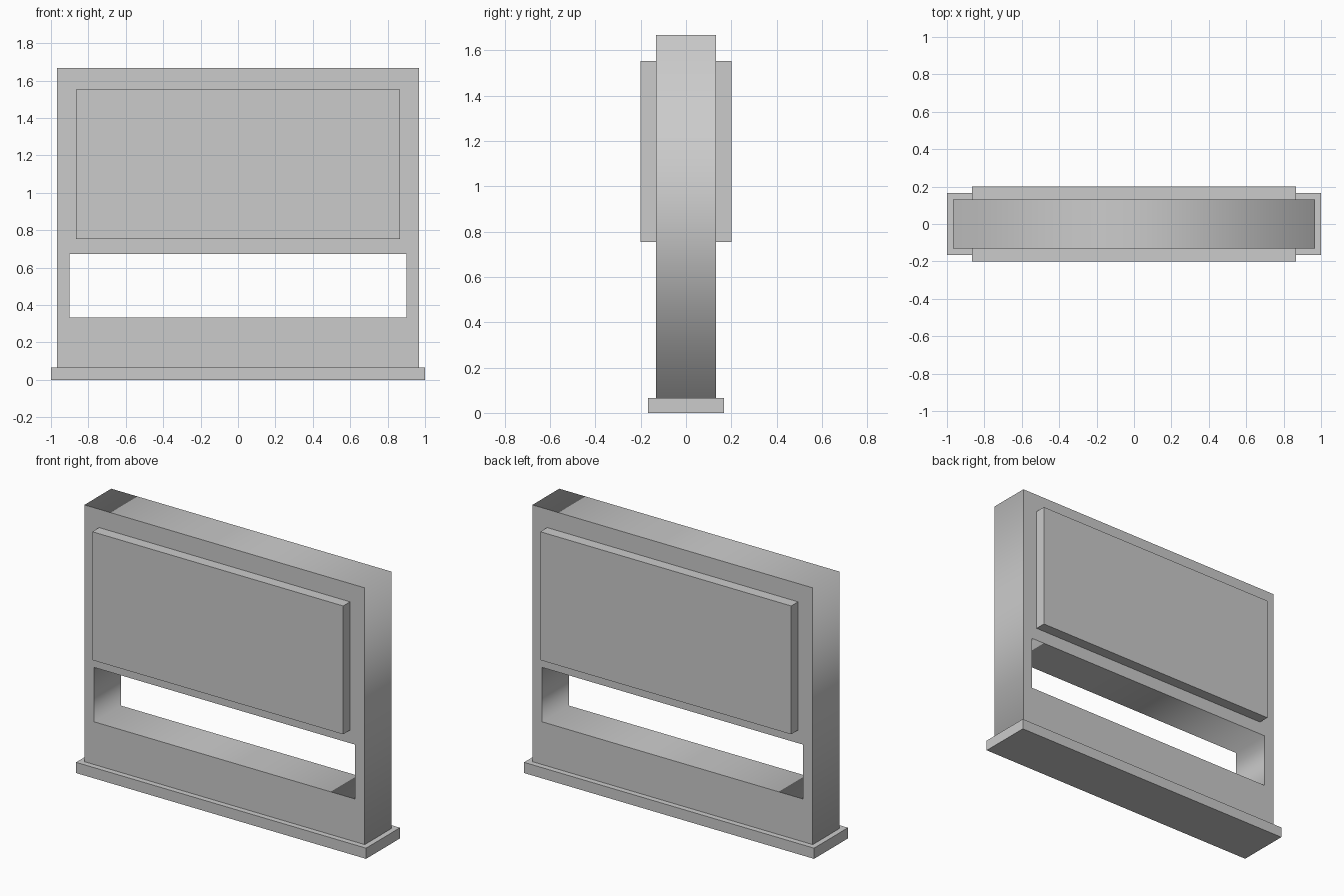
import bpy
from math import radians

if "Cube" in bpy.data.objects:
    bpy.data.objects.remove(bpy.data.objects["Cube"])


def box(name, x, y, z):
    """Box from (min, max) ranges along each axis."""
    r = (x, y, z)
    bpy.ops.mesh.primitive_cube_add(size=1, location=[(a + b) / 2 for a, b in r])
    ob = bpy.context.object
    ob.name = name
    ob.scale = [b - a for a, b in r]
    bpy.ops.object.transform_apply(location=False, rotation=False, scale=True)
    return ob


def framed_slab(name, half_depth, *rects):
    """Upright slab: first rectangle is the outline, the rest are openings."""
    cu = bpy.data.curves.new(name, 'CURVE')
    cu.dimensions = '2D'
    cu.fill_mode = 'BOTH'
    cu.extrude = half_depth
    for x0, x1, z0, z1 in rects:
        sp = cu.splines.new('POLY')
        sp.points.add(3)
        for p, (x, z) in zip(sp.points, ((x0, z0), (x1, z0), (x1, z1), (x0, z1))):
            p.co = (x, z, 0, 1)
        sp.use_cyclic_u = True
    ob = bpy.data.objects.new(name, cu)
    ob.rotation_euler.x = radians(90)
    bpy.context.collection.objects.link(ob)
    return ob


# Plinth
box("base_plinth", (-1, 1), (-0.1667, 0.1667), (0, 0.0667))

# Main board with the wide see-through opening
framed_slab("sign_body", 0.1323,
            (-0.9667, 0.9667, 0.0667, 1.667),
            (-0.9, 0.9, 0.333, 0.672))

# Raised display panels on both faces
for name, y in (("front_panel", (-0.2, -0.1323)), ("back_panel", (0.1323, 0.2))):
    box(name, (-0.865, 0.865), y, (0.753, 1.553))
